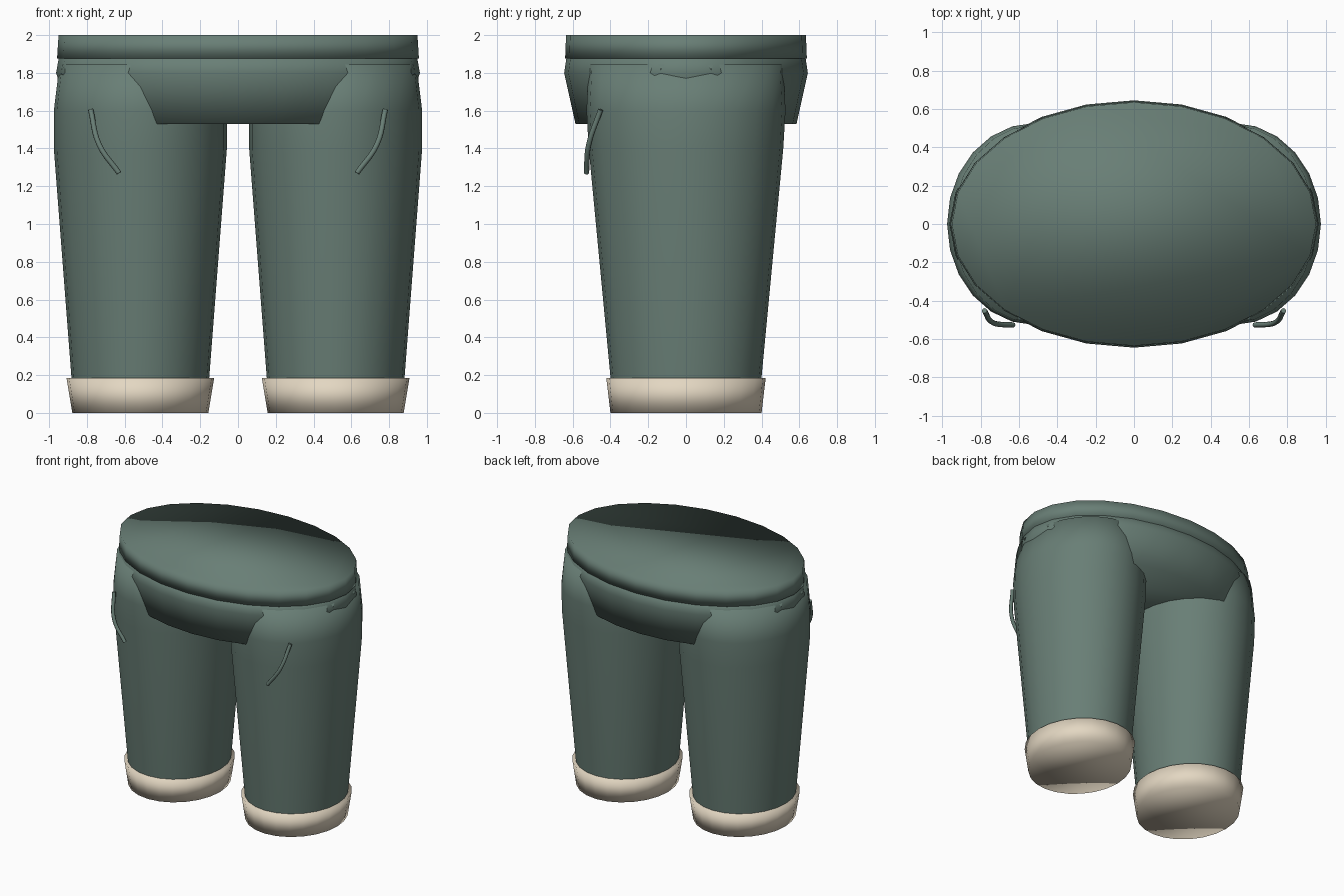
import bpy, bmesh
from math import sin, cos, tau

if "Cube" in bpy.data.objects:
    bpy.data.objects.remove(bpy.data.objects["Cube"])

SIDES = 24


def material(name, colour):
    m = bpy.data.materials.new(name)
    m.diffuse_color = (*colour, 1)
    m.use_nodes = True
    m.node_tree.nodes["Principled BSDF"].inputs["Base Color"].default_value = m.diffuse_color
    return m


green = material("green_cloth", (0.14, 0.21, 0.18))
cream = material("cream_cloth", (0.77, 0.68, 0.54))


def loft(name, rings, mat):
    """Closed elliptical body; each ring is (z, centre_x, radius_x, radius_y)."""
    bm = bmesh.new()
    loops = [[bm.verts.new((cx + rx * cos(tau * i / SIDES), ry * sin(tau * i / SIDES), z))
              for i in range(SIDES)] for z, cx, rx, ry in rings]
    for a, b in zip(loops, loops[1:]):
        for i in range(SIDES):
            j = (i + 1) % SIDES
            bm.faces.new((a[i], a[j], b[j], b[i]))
    bm.faces.new(loops[0][::-1])
    bm.faces.new(loops[-1])
    for f in bm.faces:
        f.smooth = True
    me = bpy.data.meshes.new(name)
    bm.to_mesh(me)
    bm.free()
    me.materials.append(mat)
    ob = bpy.data.objects.new(name, me)
    bpy.context.collection.objects.link(ob)
    return ob


def pocket_seam(name, points):
    """Thin round piping along a smooth path."""
    cu = bpy.data.curves.new(name, 'CURVE')
    cu.dimensions = '3D'
    cu.bevel_depth = 0.014
    cu.bevel_resolution = 2
    cu.resolution_u = 6
    cu.use_fill_caps = True
    sp = cu.splines.new('BEZIER')
    sp.bezier_points.add(len(points) - 1)
    for bp, p in zip(sp.bezier_points, points):
        bp.co = p
        bp.handle_left_type = bp.handle_right_type = 'AUTO'
    cu.materials.append(green)
    bpy.context.collection.objects.link(bpy.data.objects.new(name, cu))


# Waistband and hips
loft("waistband", [(1.875, 0, 0.958, 0.64), (2.0, 0, 0.95, 0.635)], green)
loft("hips", [(1.53, 0, 0.88, 0.585), (1.80, 0, 0.963, 0.645), (1.90, 0, 0.945, 0.63)], green)

# Legs, cuffs and pocket seams on both sides
for s, side in ((-1, "right"), (1, "left")):
    c = s * 0.517
    loft(side + "_leg", [(0.04, c, 0.352, 0.387), (0.19, c, 0.365, 0.40),
                         (1.40, c, 0.458, 0.515), (1.60, c, 0.458, 0.527),
                         (1.845, c, 0.428, 0.515)], green)
    loft(side + "_cuff", [(0, c, 0.36, 0.40), (0.185, c, 0.391, 0.422)], cream)
    pocket_seam(side + "_pocket_seam", [(s * 0.78, -0.452, 1.605), (s * 0.735, -0.515, 1.42),
                                        (s * 0.63, -0.527, 1.27)])
